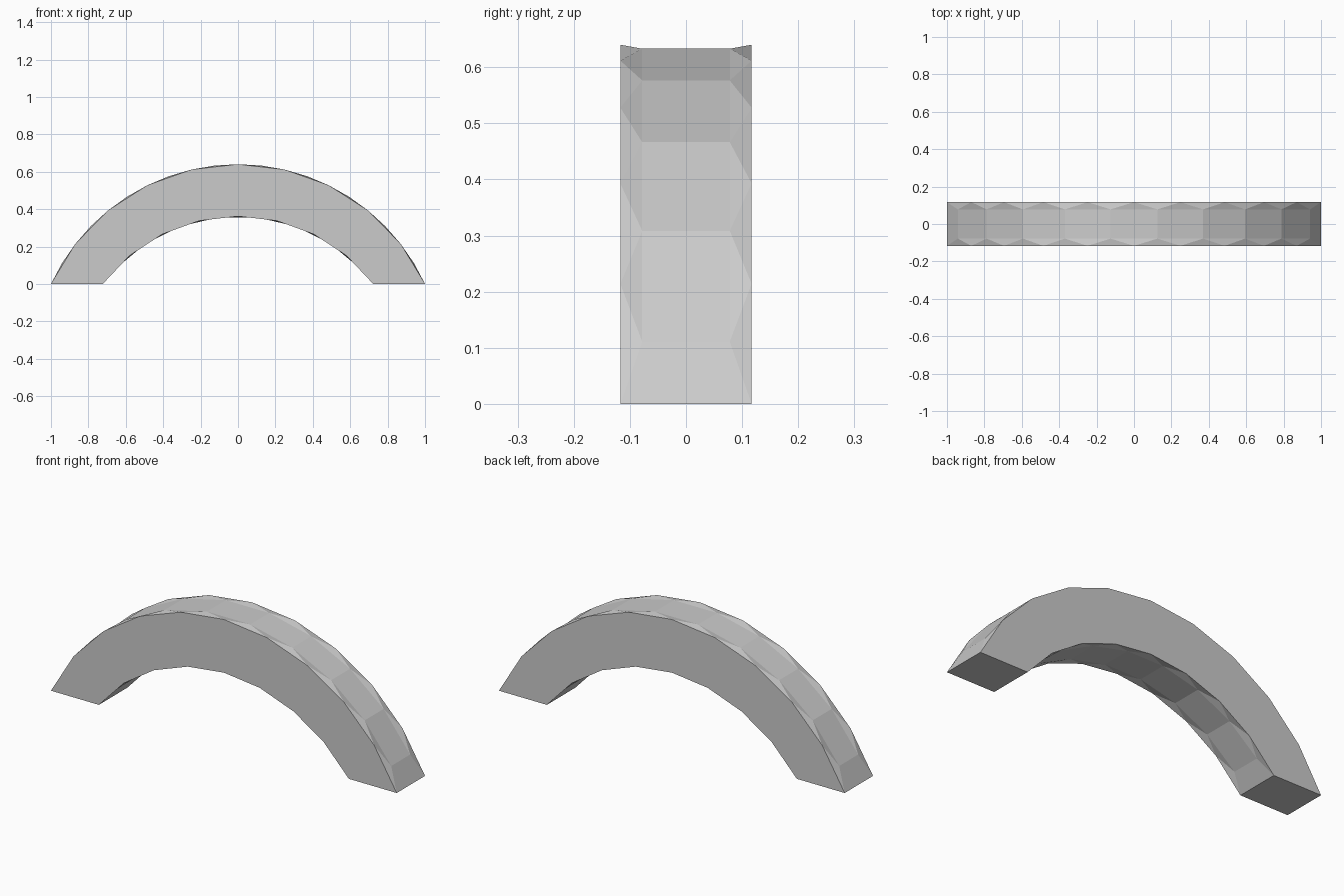
import bpy, bmesh, math

if "Cube" in bpy.data.objects:
    bpy.data.objects.remove(bpy.data.objects["Cube"])

HALF_DEPTH = 0.117
MID_DEPTH = 0.078


def arc_point(half_width, rise, t):
    """Point on the circular arc through (+-half_width, 0) and (0, rise)."""
    r = (half_width ** 2 + rise ** 2) / (2 * rise)
    a = math.asin(half_width / r) * (2 * t - 1)
    return r * math.sin(a), max(0.0, r * math.cos(a) - r + rise)


bm = bmesh.new()


def row(half_width, rise, y, params):
    pts = [arc_point(half_width, rise, t) for t in params]
    return [bm.verts.new((x, y, z)) for x, z in pts]


def curved_surface(half_width, rise, n):
    """Edge rows and staggered middle rows, giving hand-cut facets."""
    even = [i / n for i in range(n + 1)]
    stagger = [0] + [(i + 0.5) / n for i in range(n)] + [1]
    rows = [row(half_width, rise, y, p) for y, p in (
        (-HALF_DEPTH, even), (-MID_DEPTH, stagger),
        (MID_DEPTH, stagger), (HALF_DEPTH, even))]
    for edge, mid in ((rows[0], rows[1]), (rows[3], rows[2])):
        for i in range(n + 1):
            bm.faces.new((mid[i], mid[i + 1], edge[i]))
        for i in range(n):
            bm.faces.new((edge[i], edge[i + 1], mid[i + 1]))
    for i in range(n + 1):
        bm.faces.new((rows[1][i], rows[1][i + 1], rows[2][i + 1], rows[2][i]))
    return rows


# Top and underside of the arch
outer = curved_surface(1.0, 0.64, 10)
inner = curved_surface(0.723, 0.362, 8)

# Flat front and back
for k in (0, 3):
    bm.faces.new(outer[k] + inner[k][::-1])

# Feet
for end in (0, -1):
    bm.faces.new([r[end] for r in outer] + [r[end] for r in inner[::-1]])

bmesh.ops.recalc_face_normals(bm, faces=bm.faces)
mesh = bpy.data.meshes.new("arch")
bm.to_mesh(mesh)
bm.free()
bpy.context.collection.objects.link(bpy.data.objects.new("arch", mesh))
